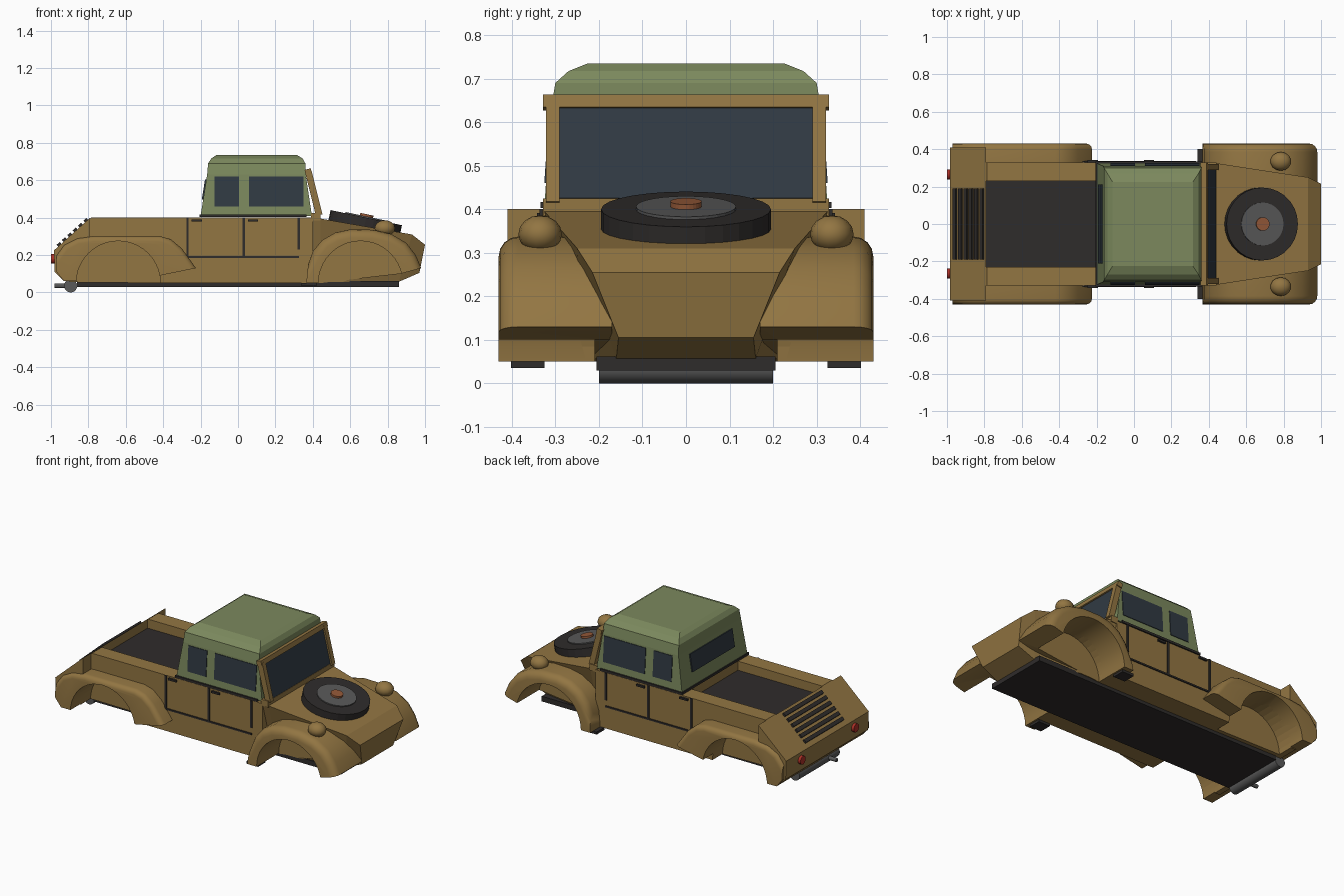
import bpy, bmesh
from math import radians, sin, cos, pi
from mathutils import Matrix, Vector

if "Cube" in bpy.data.objects:
    bpy.data.objects.remove(bpy.data.objects["Cube"])


def material(name, rgb):
    m = bpy.data.materials.new(name)
    m.diffuse_color = (*rgb, 1)
    m.use_nodes = True
    m.node_tree.nodes["Principled BSDF"].inputs["Base Color"].default_value = m.diffuse_color
    return m


TAN = material("tan_paint", (0.29, 0.18, 0.055))
GREEN = material("green_canvas", (0.20, 0.25, 0.11))
DARK = material("dark_rubber", (0.028, 0.025, 0.024))
GLASS = material("dark_glass", (0.03, 0.042, 0.055))
STEEL = material("steel", (0.10, 0.10, 0.10))
RED = material("red_lamp", (0.42, 0.03, 0.02))
RUST = material("hub_paint", (0.30, 0.10, 0.04))


def finish(name, bm, mat=None):
    bmesh.ops.recalc_face_normals(bm, faces=bm.faces)
    me = bpy.data.meshes.new(name)
    bm.to_mesh(me)
    bm.free()
    ob = bpy.data.objects.new(name, me)
    bpy.context.collection.objects.link(ob)
    if mat:
        me.materials.append(mat)
    return ob


def box(name, loc, size, mat, rot_x=0, rot_y=0):
    bm = bmesh.new()
    bmesh.ops.create_cube(bm, size=1, matrix=Matrix.Diagonal((*size, 1)))
    ob = finish(name, bm, mat)
    ob.location = loc
    ob.rotation_euler = (rot_x, rot_y, 0)
    return ob


def cylinder(name, loc, r, depth, mat, rot=(0, 0, 0), sides=24):
    bm = bmesh.new()
    bmesh.ops.create_cone(bm, cap_ends=True, segments=sides, radius1=r, radius2=r, depth=depth)
    ob = finish(name, bm, mat)
    ob.location = loc
    ob.rotation_euler = rot
    return ob


def prism(name, profile, y0, y1, mat, round_edge=0):
    """Side profile (x, z) extruded across y; optional rounding of the y1 rim."""
    bm = bmesh.new()
    a = [bm.verts.new((x, y0, z)) for x, z in profile]
    b = [bm.verts.new((x, y1, z)) for x, z in profile]
    n = len(a)
    bm.faces.new(a)
    bm.faces.new(b)
    for i in range(n):
        bm.faces.new((a[i], a[(i + 1) % n], b[(i + 1) % n], b[i]))
    bmesh.ops.recalc_face_normals(bm, faces=bm.faces)
    if round_edge:
        rim = [e for e in bm.edges if all(v in b and v.co.z > 0.125 for v in e.verts)]
        bmesh.ops.bevel(bm, geom=rim, offset=round_edge, segments=4, profile=0.5, affect='EDGES')
    return finish(name, bm, mat)


def loft(name, rings, mat):
    bm = bmesh.new()
    rows = [[bm.verts.new(p) for p in ring] for ring in rings]
    for r, s in zip(rows, rows[1:]):
        for i in range(4):
            j = (i + 1) % 4
            bm.faces.new((r[i], r[j], s[j], s[i]))
    bm.faces.new(rows[0])
    bm.faces.new(rows[-1])
    return finish(name, bm, mat)


def cut(ob, cutters):
    for c in cutters:
        m = ob.modifiers.new("cut", 'BOOLEAN')
        m.operation, m.object, m.solver = 'DIFFERENCE', c, 'EXACT'
    bpy.context.view_layer.update()
    deps = bpy.context.evaluated_depsgraph_get()
    me = bpy.data.meshes.new_from_object(ob.evaluated_get(deps))
    ob.modifiers.clear()
    ob.data = me


def smooth(ob, angle=35):
    bpy.ops.object.select_all(action='DESELECT')
    ob.select_set(True)
    bpy.context.view_layer.objects.active = ob
    bpy.ops.object.shade_smooth_by_angle(angle=radians(angle))


# Wheel-arch and cargo-bed cutters
arch = {}
for s in (-1, 1):
    for end, x, inner in (("rear", -0.64, 0.23), ("front", 0.655, 0.21)):
        arch[end, s] = cylinder("arch_cutter", (x, s * (inner + 0.2), 0.05), 0.225, 0.4,
                                None, (pi / 2, 0, 0), 40)
bed_cut = box("bed_cutter", (-0.495, 0, 0.44), (0.59, 0.46, 0.2), None)
rear_cuts = [arch["rear", -1], arch["rear", 1]]
front_cuts = [arch["front", -1], arch["front", 1]]

# Main tub, sloped tail and tapering nose
tub = prism("body_tub", [(-0.9, 0.055), (-0.9, 0.28), (-0.785, 0.4), (0.40, 0.4), (0.40, 0.05),
                         (-0.4, 0.05)], -0.33, 0.33, TAN)
cut(tub, rear_cuts + [bed_cut])
tail = prism("sloped_tail", [(-0.93, 0.06), (-0.98, 0.11), (-0.984, 0.225), (-0.79, 0.40),
                             (-0.79, 0.29), (-0.86, 0.06)], -0.41, 0.41, TAN)
cut(tail, rear_cuts)
sections = [((0.38, 0.399, 0.329), (0.38, 0.055, 0.23)), ((0.44, 0.395, 0.325), (0.44, 0.055, 0.23)),
            ((0.93, 0.31, 0.25), (0.86, 0.057, 0.16)), ((1.0, 0.255, 0.215), (0.97, 0.105, 0.155))]
nose = loft("nose_and_hood", [[(t[0], -t[2], t[1]), (t[0], t[2], t[1]), (b[0], b[2], b[1]),
                               (b[0], -b[2], b[1])] for t, b in sections], TAN)
cut(nose, front_cuts)
box("bed_floor", (-0.495, 0, 0.337), (0.592, 0.462, 0.012), DARK)
box("chassis_plate", (0, 0, 0.046), (1.72, 0.41, 0.032), DARK)

# Fenders
front_profile = [(0.365, 0.05), (0.375, 0.15), (0.40, 0.22), (0.45, 0.28), (0.52, 0.32), (0.60, 0.337),
                 (0.72, 0.335), (0.82, 0.312), (0.90, 0.265), (0.95, 0.20), (0.98, 0.13),
                 (0.87, 0.10), (0.44, 0.05)]
rear_profile = [(-0.93, 0.06), (-0.97, 0.11), (-0.97, 0.20), (-0.93, 0.255), (-0.86, 0.29),
                (-0.77, 0.302), (-0.42, 0.302), (-0.36, 0.285), (-0.30, 0.235), (-0.225, 0.13),
                (-0.42, 0.09), (-0.86, 0.06)]
for s, side in ((-1, "near"), (1, "far")):
    f = prism("front_fender_" + side, front_profile, s * 0.17, s * 0.43, TAN, 0.045)
    cut(f, [arch["front", s]])
    smooth(f)
    f = prism("rear_fender_" + side, rear_profile, s * 0.30, s * 0.43, TAN, 0.03)
    cut(f, [arch["rear", s]])
    smooth(f)
    box("step_pad_" + side, (0.38, s * 0.363, 0.043), (0.08, 0.077, 0.016), DARK)

    # Headlight dome and tail lamp
    bm = bmesh.new()
    bmesh.ops.create_uvsphere(bm, u_segments=14, v_segments=8, radius=0.05,
                              matrix=Matrix.Diagonal((1.12, 1, 0.86, 1)))
    lamp = finish("headlight_" + side, bm, TAN)
    lamp.location = (0.785, s * 0.335, 0.343)
    smooth(lamp)
    cylinder("tail_lamp_" + side, (-0.985, s * 0.265, 0.18), 0.026, 0.03, RED, (0, pi / 2, 0), 16)

    # Door seams and handles
    y = s * 0.33
    for x, z0 in ((-0.27, 0.19), (0.03, 0.19), (0.325, 0.23)):
        box("door_seam_" + side, (x, y, (z0 + 0.4) / 2), (0.013, 0.012, 0.4 - z0), DARK)
    box("door_sill_seam_" + side, (0.027, y, 0.19), (0.6, 0.012, 0.01), DARK)
    for x in (-0.22, 0.08):
        box("door_handle_" + side, (x, s * 0.334, 0.385), (0.055, 0.016, 0.012), DARK)

    # Side windows
    for x0, x1 in ((-0.125, 0.005), (0.06, 0.35)):
        box("side_window_" + side, ((x0 + x1) / 2, s * 0.316, 0.54), (x1 - x0, 0.008, 0.16),
            GLASS, rot_x=s * 0.068)

# Canvas cab
levels = [(0.41, -0.20, 0.395, 0.325), (0.63, -0.165, 0.362, 0.31), (0.69, -0.16, 0.36, 0.30),
          (0.717, -0.142, 0.345, 0.27), (0.735, -0.115, 0.315, 0.225)]
loft("canvas_cab", [[(a, -w, z), (b, -w, z), (b, w, z), (a, w, z)] for z, a, b, w in levels], GREEN)
box("cab_base_strip", (0.08, 0, 0.41), (0.57, 0.668, 0.014), DARK)
box("back_window", (-0.18, 0, 0.55), (0.01, 0.42, 0.11), GLASS, rot_y=0.158)

# Windshield
lean = -radians(14)
box("windshield_glass", (0.403, 0, 0.53), (0.02, 0.59, 0.22), GLASS, rot_y=lean)
box("windshield_top_bar", (0.376, 0, 0.645), (0.034, 0.656, 0.03), TAN, rot_y=lean)
box("cowl_bar", (0.415, 0, 0.405), (0.05, 0.656, 0.04), TAN)
for s in (-1, 1):
    box("windshield_post", (0.405, s * 0.306, 0.53), (0.036, 0.032, 0.24), TAN, rot_y=lean)

# Spare wheel lying on the hood
tilt = radians(12)
axis = Vector((sin(tilt), 0, cos(tilt)))
for name, off, r, d, mat in (("spare_tyre", 0, 0.195, 0.055, DARK), ("spare_rim", 0.027, 0.115, 0.014, STEEL),
                             ("spare_hub", 0.037, 0.036, 0.018, RUST)):
    cylinder(name, Vector((0.68, 0, 0.373)) + axis * off, r, d, mat, (0, tilt, 0), 28)

# Engine louvres on the sloped tail
for i in range(6):
    t = i / 5
    box("louvre", (-0.957 + 0.143 * t, 0, 0.257 + 0.129 * t), (0.022, 0.38, 0.014), DARK, rot_y=-radians(42))

# Muffler and tail pipe
smooth(cylinder("muffler", (-0.895, 0, 0.035), 0.035, 0.4, STEEL, (pi / 2, 0, 0), 20))
cylinder("tail_pipe", (-0.94, -0.1, 0.036), 0.012, 0.08, STEEL, (0, pi / 2, 0), 12)

for c in list(arch.values()) + [bed_cut]:
    bpy.data.objects.remove(c)
